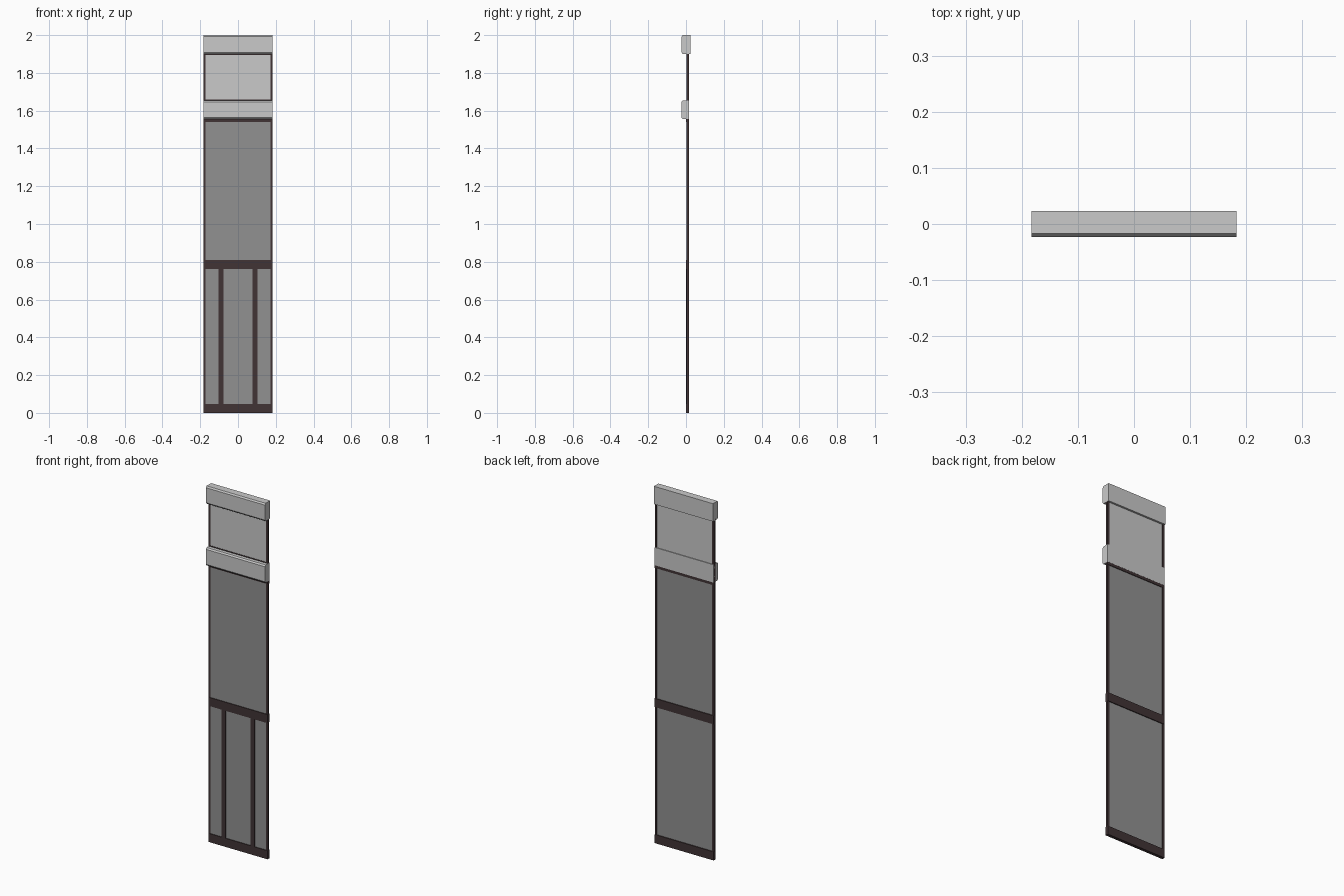
import bpy, bmesh

if "Cube" in bpy.data.objects:
    bpy.data.objects.remove(bpy.data.objects["Cube"])


def mat(name, c):
    m = bpy.data.materials.new(name)
    m.diffuse_color = (*c, 1)
    m.use_nodes = True
    m.node_tree.nodes["Principled BSDF"].inputs["Base Color"].default_value = m.diffuse_color
    return m


DARK = mat("dark_brown", (0.053, 0.034, 0.036))
GREY = mat("mid_grey", (0.285, 0.285, 0.285))
LIGHT = mat("light_grey", (0.59, 0.59, 0.59))


def prism(name, profile, x0, x1, m):
    """Extrude a (y, z) profile along x."""
    bm = bmesh.new()
    a = [bm.verts.new((x0, y, z)) for y, z in profile]
    b = [bm.verts.new((x1, y, z)) for y, z in profile]
    bm.faces.new(a)
    bm.faces.new(b[::-1])
    n = len(profile)
    for i in range(n):
        j = (i + 1) % n
        bm.faces.new((a[i], a[j], b[j], b[i]))
    bmesh.ops.recalc_face_normals(bm, faces=bm.faces)
    me = bpy.data.meshes.new(name)
    bm.to_mesh(me)
    bm.free()
    me.materials.append(m)
    ob = bpy.data.objects.new(name, me)
    bpy.context.collection.objects.link(ob)
    return ob


def box(name, x0, x1, y0, y1, z0, z1, m):
    return prism(name, [(y0, z0), (y1, z0), (y1, z1), (y0, z1)], x0, x1, m)


def beam(name, y0, y1, z0, z1):
    """Light beam with chamfered front edges."""
    c, h = 0.006, 0.008
    return prism(name, [(y0 + c, z0), (y1, z0), (y1, z1), (y0 + c, z1),
                        (y0, z1 - h), (y0, z0 + h)], -W, W, LIGHT)


W = 0.183      # half width
IN = 0.172     # inner half width of the frame

# light beams
beam("top_beam", -0.023, 0.023, 1.90, 2.0)
beam("middle_beam", -0.023, 0.016, 1.555, 1.655)

# side posts and front battens
for s, side in ((-1, "left"), (1, "right")):
    xs = sorted((s * IN, s * W))
    box("post_" + side, *xs, 0.002, 0.015, 0.0, 1.91, DARK)
    xs = sorted((s * 0.077, s * 0.102))
    box("batten_" + side, *xs, 0.0, 0.007, 0.04, 0.77, DARK)

# dark rails
box("bottom_rail", -W, W, 0.0, 0.017, 0.0, 0.048, DARK)
box("waist_rail", -W, W, 0.0, 0.017, 0.762, 0.81, DARK)
box("upper_rail", -W, W, 0.001, 0.0155, 1.54, 1.558, DARK)
box("window_trim_bottom", -IN, IN, 0.002, 0.006, 1.65, 1.66, DARK)
box("window_trim_top", -IN, IN, 0.002, 0.006, 1.895, 1.905, DARK)

# infill panels
box("lower_panel", -IN, IN, 0.004, 0.012, 0.04, 0.77, GREY)
box("middle_panel", -IN, IN, 0.004, 0.012, 0.80, 1.55, GREY)
box("top_panel", -IN, IN, 0.004, 0.012, 1.65, 1.905, LIGHT)
